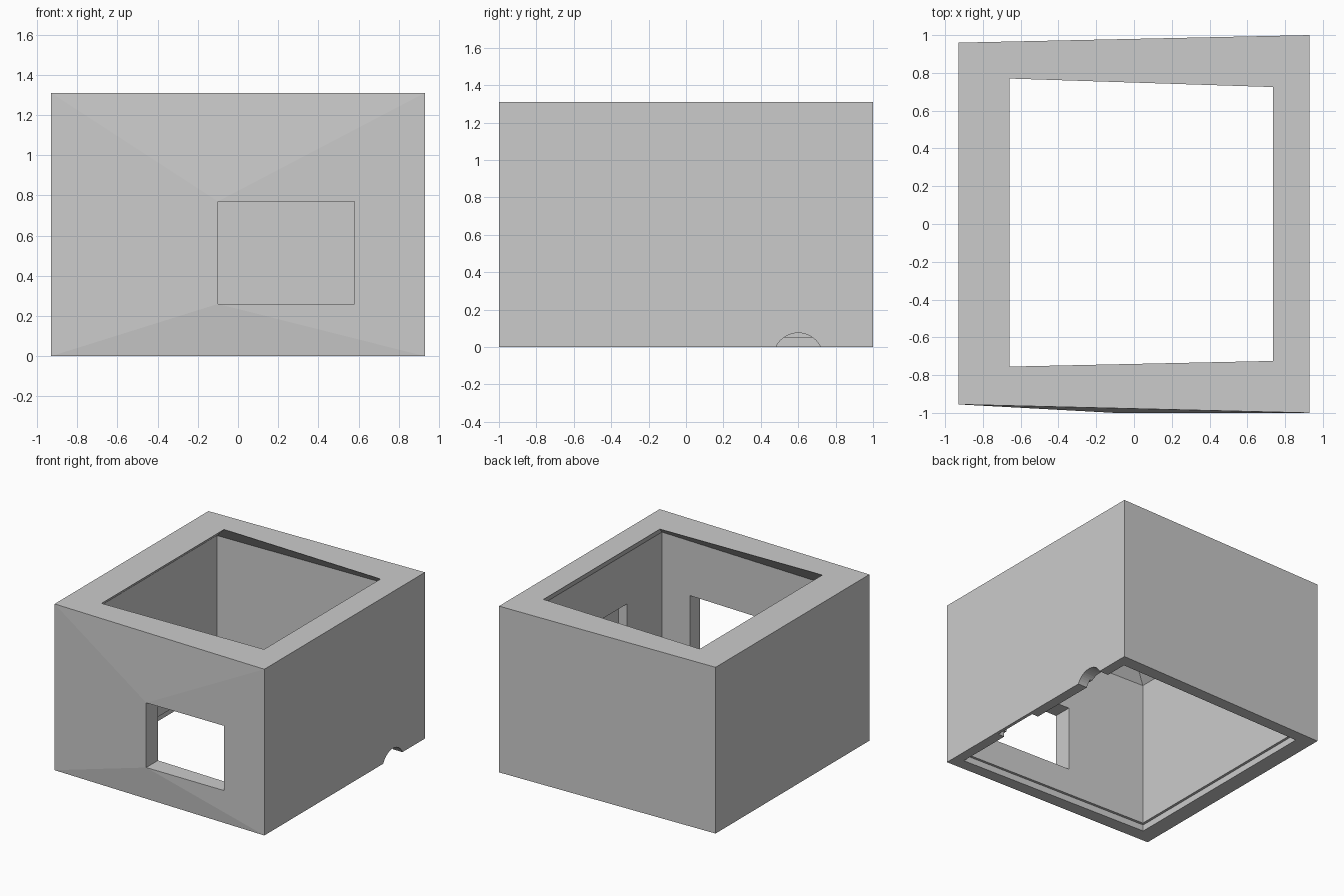
import bpy, bmesh, math
from mathutils import Matrix

if "Cube" in bpy.data.objects:
    bpy.data.objects.remove(bpy.data.objects["Cube"])

H = 1.31
# Plan outlines in order: front-left, front-right, back-right, back-left
OUTER = [(-.93, -.955), (.93, -1), (.93, 1), (-.93, .96)]
LIP = [(-.66, -.755), (.735, -.725), (.735, .725), (-.66, .77)]
INNER = [(-.78, -.83), (.83, -.885), (.83, .88), (-.78, .85)]
REBATE = [(-.80, -.85), (.85, -.905), (.85, .90), (-.80, .87)]
WX, WZ = (-.10, .58), (.26, .77)      # window extents

bm = bmesh.new()


def ring(plan, z):
    return [bm.verts.new((x, y, z)) for x, y in plan]


# Wall section: outside, top rim, sloped lip, inner wall, small bottom rebate
rings = [ring(OUTER, 0), ring(OUTER, H), ring(LIP, H), ring(INNER, 1.2),
         ring(INNER, .05), ring(REBATE, .05), ring(REBATE, 0)]
front = {}
for i, a in enumerate(rings):
    b = rings[(i + 1) % len(rings)]
    for k in range(4):
        quad = [a[k], a[(k + 1) % 4], b[(k + 1) % 4], b[k]]
        if k == 0 and i in (0, 3):
            front[i] = quad if i == 0 else [quad[3], quad[2], quad[1], quad[0]]
        else:
            bm.faces.new(quad)

# Front window: frame faces outside and inside, joined by the reveal
corners = [(WX[0], WZ[0]), (WX[1], WZ[0]), (WX[1], WZ[1]), (WX[0], WZ[1])]
(x0, y0), (x1, y1) = INNER[:2]
holes = {0: [bm.verts.new((x, -1, z)) for x, z in corners],
         3: [bm.verts.new((x, y0 + (y1 - y0) * (x - x0) / (x1 - x0), z)) for x, z in corners]}
for k in range(4):
    n = (k + 1) % 4
    for i in (0, 3):
        bm.faces.new([front[i][k], front[i][n], holes[i][n], holes[i][k]])
    bm.faces.new([holes[0][k], holes[0][n], holes[3][n], holes[3][k]])
bmesh.ops.triangulate(bm, faces=[f for f in bm.faces if len(f.verts) == 4])
bmesh.ops.recalc_face_normals(bm, faces=bm.faces)


def make(name, b):
    mesh = bpy.data.meshes.new(name)
    b.to_mesh(mesh)
    b.free()
    ob = bpy.data.objects.new(name, mesh)
    bpy.context.collection.objects.link(ob)
    return ob


housing = make("housing", bm)


def cut(cutter):
    cutter.hide_render = True
    cutter.hide_viewport = True
    mod = housing.modifiers.new(cutter.name, 'BOOLEAN')
    mod.operation = 'DIFFERENCE'
    mod.solver = 'EXACT'
    mod.object = cutter


# Rounded cable notch at the foot of the right wall
b = bmesh.new()
bmesh.ops.create_cone(b, cap_ends=True, segments=48, radius1=.133, radius2=.133, depth=.4,
                      matrix=Matrix.Translation((.9, .6, -.058)) @ Matrix.Rotation(math.pi / 2, 4, 'Y'))
cut(make("cable_notch_cutter", b))

# Shallow pocket on the inside of the right wall, open at the bottom
b = bmesh.new()
bmesh.ops.create_cube(b, size=1, matrix=Matrix.Translation((.83, -.26, .35)) @ Matrix.Diagonal((.15, .38, .9, 1)))
cut(make("pocket_cutter", b))
